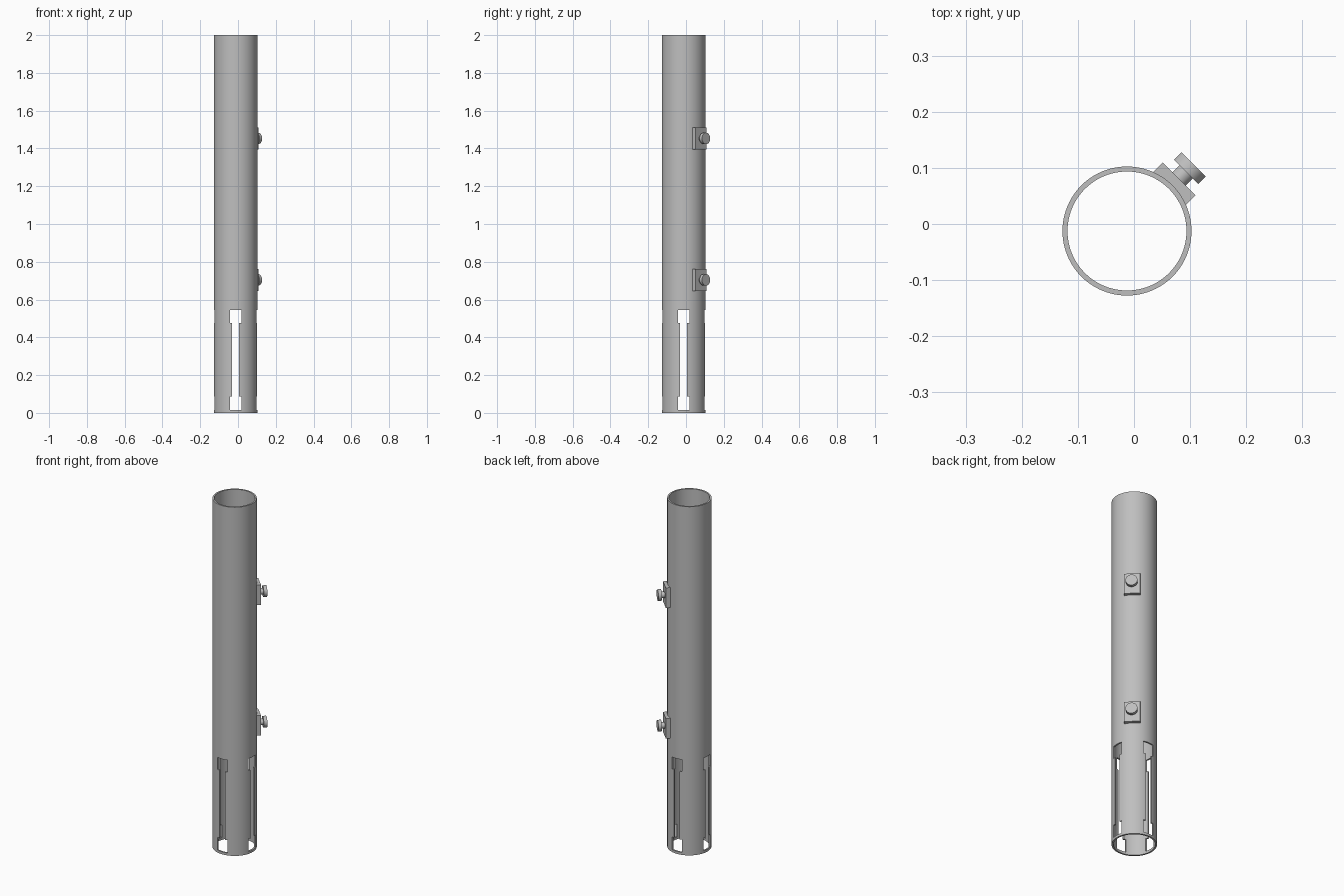
import bpy
import bmesh
from math import pi
from mathutils import Matrix, Vector

cube = bpy.data.objects.get("Cube")
if cube:
    bpy.data.objects.remove(cube)

AXIS = Vector((-0.0125, -0.0125, 0))   # tube axis
OUTER, INNER, HEIGHT = 0.115, 0.106, 2.0

grey = bpy.data.materials.new("grey metal")
grey.use_nodes = True
grey.diffuse_color = (0.52, 0.52, 0.52, 1)
grey.node_tree.nodes["Principled BSDF"].inputs["Base Color"].default_value = (0.52, 0.52, 0.52, 1)


def make_object(name, bm, matrix):
    bmesh.ops.recalc_face_normals(bm, faces=bm.faces)
    mesh = bpy.data.meshes.new(name)
    bm.to_mesh(mesh)
    bm.free()
    mesh.transform(matrix)
    mesh.materials.append(grey)
    obj = bpy.data.objects.new(name, mesh)
    bpy.context.collection.objects.link(obj)
    return obj


def smooth(obj):
    bpy.ops.object.select_all(action='DESELECT')
    obj.select_set(True)
    bpy.context.view_layer.objects.active = obj
    bpy.ops.object.shade_smooth_by_angle(angle=pi / 6)


def lathe(name, profile, matrix, closed=False, steps=96):
    """Spin a (radius, height) profile around z."""
    bm = bmesh.new()
    verts = [bm.verts.new((r, 0, z)) for r, z in profile]
    edges = [bm.edges.new(pair) for pair in zip(verts, verts[1:])]
    if closed:
        edges.append(bm.edges.new((verts[-1], verts[0])))
    bmesh.ops.spin(bm, geom=verts + edges, axis=(0, 0, 1), cent=(0, 0, 0),
                   angle=2 * pi, steps=steps, use_merge=True)
    bmesh.ops.remove_doubles(bm, verts=bm.verts, dist=1e-5)
    return make_object(name, bm, matrix)


# Hollow tube
tube = lathe("tube", [(OUTER, 0), (OUTER, HEIGHT), (INNER, HEIGHT), (INNER, 0)],
             Matrix.Translation(AXIS), closed=True)

# Slots with wide ends, cut right through along both horizontal axes
half_outline = [(0.031, 0.014), (0.031, 0.087), (0.018, 0.087),
                (0.018, 0.477), (0.031, 0.477), (0.031, 0.546)]
outline = half_outline + [(-x, z) for x, z in reversed(half_outline)]
for label, turn in (("front", 0), ("side", pi / 2)):
    bm = bmesh.new()
    face = bm.faces.new([bm.verts.new((x, -0.2, z)) for x, z in outline])
    result = bmesh.ops.extrude_face_region(bm, geom=[face])
    moved = [v for v in result["geom"] if isinstance(v, bmesh.types.BMVert)]
    bmesh.ops.translate(bm, verts=moved, vec=(0, 0.4, 0))
    cutter = make_object(label + "_slot_cutter", bm,
                         Matrix.Translation(AXIS) @ Matrix.Rotation(turn, 4, 'Z'))
    cutter.hide_render = True
    cutter.hide_set(True)
    cut = tube.modifiers.new(label + " slots", 'BOOLEAN')
    cut.object = cutter
    cut.operation = 'DIFFERENCE'
    cut.solver = 'EXACT'
    bpy.context.view_layer.objects.active = tube
    bpy.ops.object.modifier_apply(modifier=cut.name)
    bpy.data.objects.remove(cutter)
smooth(tube)

# Clamp blocks and thumb screws on the back left diagonal
for label, z in (("lower", 0.704), ("upper", 1.453)):
    # Local z points out from the tube, local y points up
    outward = (Matrix.Translation(AXIS + Vector((0, 0, z)))
               @ Matrix.Rotation(3 * pi / 4, 4, 'Z') @ Matrix.Rotation(pi / 2, 4, 'X'))

    bm = bmesh.new()
    bmesh.ops.create_cube(bm, size=1)
    bmesh.ops.scale(bm, verts=bm.verts, vec=(0.083, 0.115, 0.0245))
    make_object(label + "_clamp_block", bm, outward @ Matrix.Translation((0, 0, 0.11925)))

    screw = lathe(label + "_thumb_screw",
                  [(0, 0.125), (0.017, 0.125), (0.017, 0.149),
                   (0.0305, 0.149), (0.0305, 0.168), (0, 0.168)],
                  outward, steps=48)
    smooth(screw)
